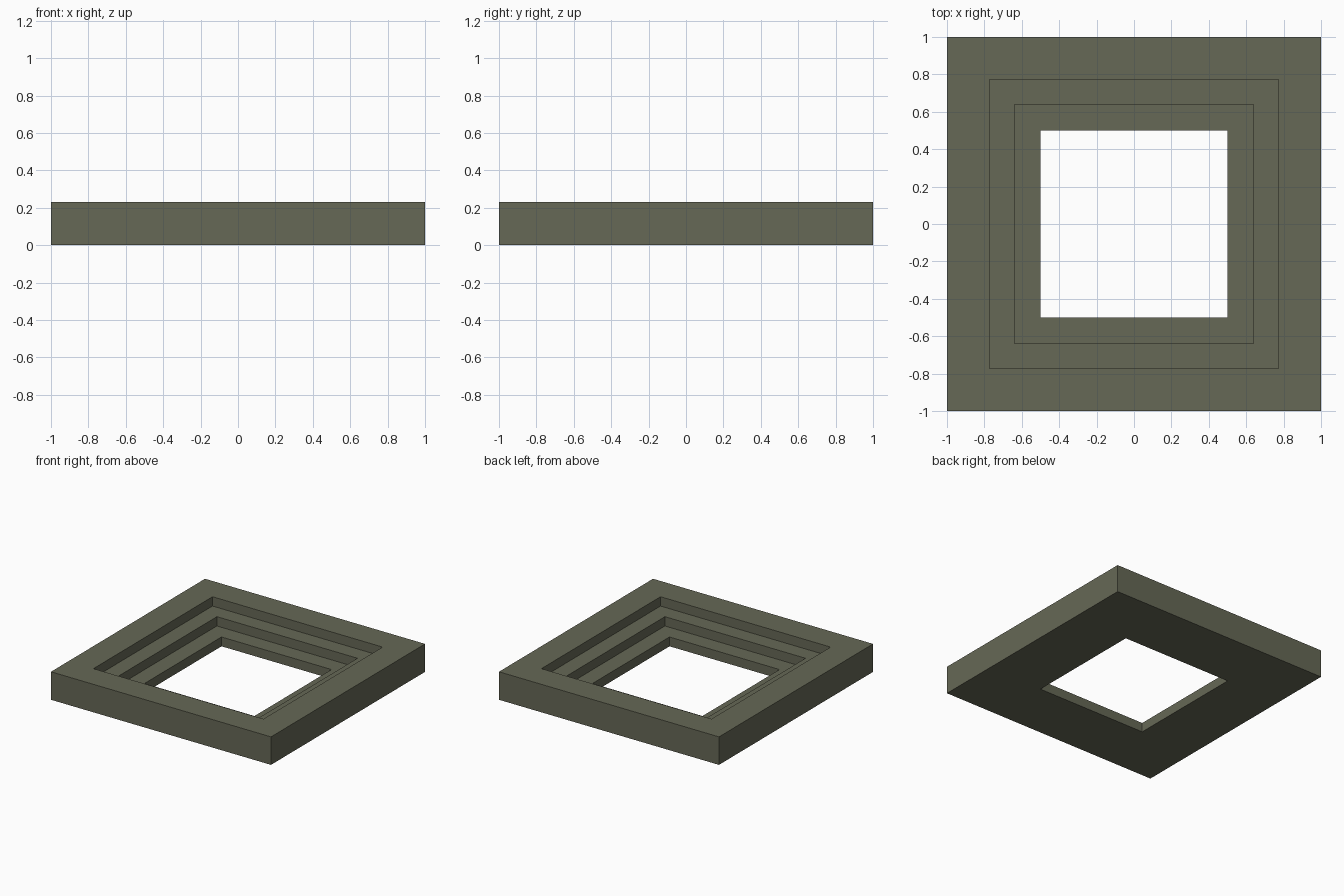
import bpy
import bmesh

if "Cube" in bpy.data.objects:
    bpy.data.objects.remove(bpy.data.objects["Cube"])

stone = bpy.data.materials.new("olive_grey")
stone.diffuse_color = (0.133, 0.138, 0.093, 1.0)
stone.use_nodes = True
stone.node_tree.nodes["Principled BSDF"].inputs["Base Color"].default_value = stone.diffuse_color

# Cross-section of the frame: (half width, height), stepping down to the opening
H = 0.23
profile = [(1.0, 0.0), (1.0, H),
           (0.773, H), (0.773, H * 2 / 3),
           (0.639, H * 2 / 3), (0.639, H / 3),
           (0.5, H / 3), (0.5, 0.0)]

# Sweep the section around a square
bm = bmesh.new()
corners = [(-1, -1), (1, -1), (1, 1), (-1, 1)]
rings = [[bm.verts.new((cx * r, cy * r, z)) for cx, cy in corners] for r, z in profile]
for i, ring in enumerate(rings):
    nxt = rings[(i + 1) % len(rings)]
    for k in range(4):
        j = (k + 1) % 4
        bm.faces.new((ring[k], ring[j], nxt[j], nxt[k]))
bmesh.ops.recalc_face_normals(bm, faces=bm.faces)

mesh = bpy.data.meshes.new("stepped_frame")
bm.to_mesh(mesh)
bm.free()
mesh.materials.append(stone)
frame = bpy.data.objects.new("stepped_frame", mesh)
bpy.context.collection.objects.link(frame)
